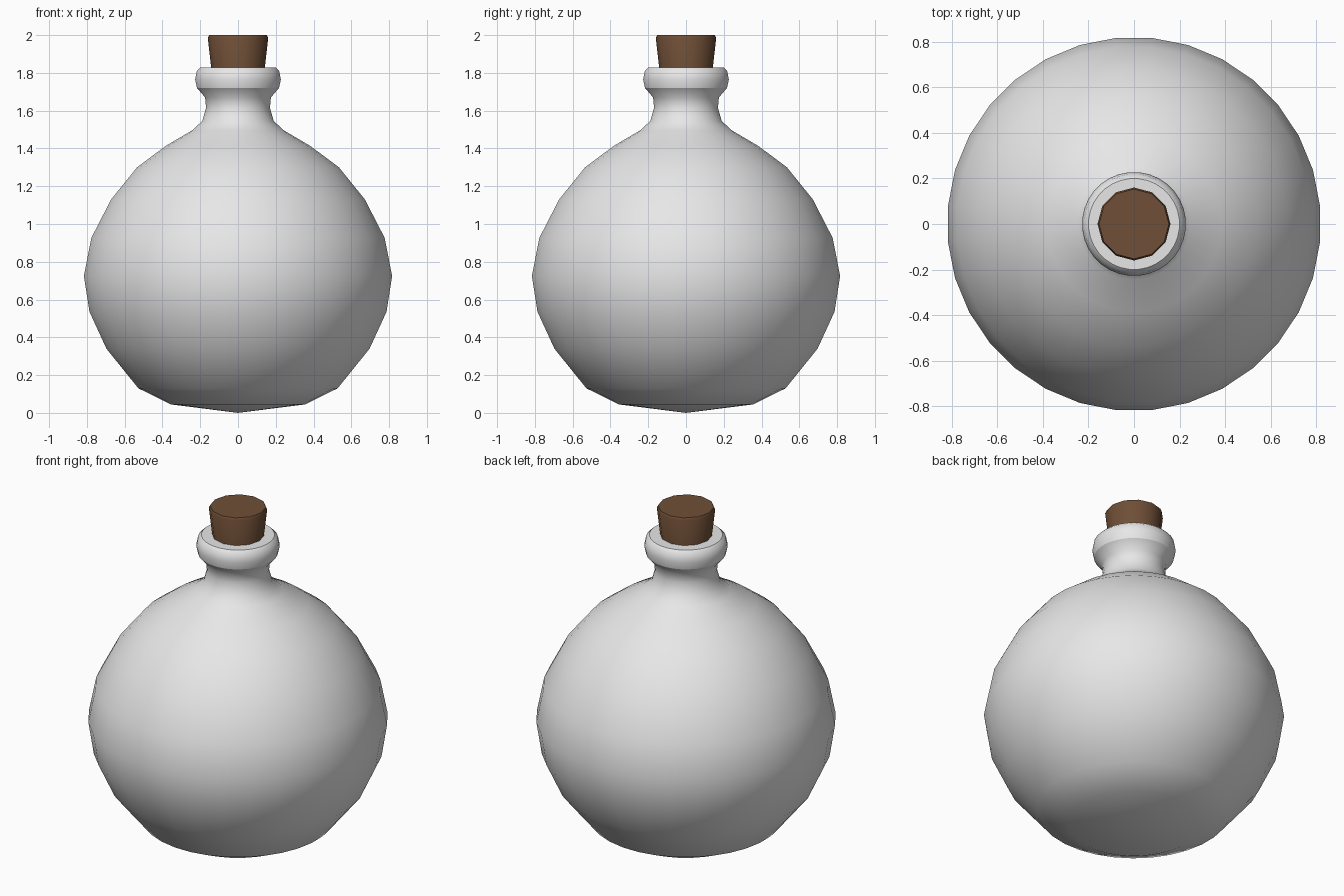
import bpy, bmesh, math

if "Cube" in bpy.data.objects:
    bpy.data.objects.remove(bpy.data.objects["Cube"])


def material(name, rgb):
    m = bpy.data.materials.new(name)
    m.diffuse_color = (*rgb, 1)
    m.use_nodes = True
    m.node_tree.nodes["Principled BSDF"].inputs["Base Color"].default_value = m.diffuse_color
    return m


def lathe(name, profile, sides, offset, mat, sharp_angle, sharp_z=()):
    """Revolve (radius, z) points about z; radius 0 makes a pole."""
    bm = bmesh.new()
    rings = []
    for r, z in profile:
        if r == 0:
            rings.append([bm.verts.new((0, 0, z))] * sides)
        else:
            rings.append([bm.verts.new((r * math.cos(a), r * math.sin(a), z))
                          for a in (math.tau * (i + offset) / sides for i in range(sides))])
    for lo, hi in zip(rings, rings[1:]):
        for i in range(sides):
            j = (i + 1) % sides
            quad = list(dict.fromkeys((lo[i], lo[j], hi[j], hi[i])))
            bm.faces.new(quad)
    bmesh.ops.recalc_face_normals(bm, faces=bm.faces[:])
    mesh = bpy.data.meshes.new(name)
    bm.to_mesh(mesh)
    bm.free()
    mesh.materials.append(mat)
    obj = bpy.data.objects.new(name, mesh)
    bpy.context.collection.objects.link(obj)
    bpy.ops.object.select_all(action='DESELECT')
    obj.select_set(True)
    bpy.context.view_layer.objects.active = obj
    bpy.ops.object.shade_smooth_by_angle(angle=math.radians(sharp_angle))
    # Crisp rings at chosen heights
    for e in mesh.edges:
        z0, z1 = (mesh.vertices[v].co.z for v in e.vertices)
        if any(abs(z0 - z) < 1e-4 and abs(z1 - z) < 1e-4 for z in sharp_z):
            e.use_edge_sharp = True
    return obj


glass = material("pale grey glass", (0.8, 0.8, 0.8))
cork_brown = material("cork brown", (0.16, 0.078, 0.038))

# Round flask with neck, flared rim and a shallow inner mouth
flask = [(0, 0), (0.357, 0.045), (0.53, 0.13), (0.70, 0.34), (0.79, 0.535),
         (0.82, 0.725), (0.78, 0.927), (0.675, 1.13), (0.537, 1.30),
         (0.385, 1.413), (0.245, 1.495), (0.19, 1.545), (0.17, 1.615),
         (0.175, 1.67), (0.218, 1.72), (0.228, 1.765), (0.219, 1.81),
         (0.20, 1.828), (0.135, 1.828), (0.125, 1.75), (0.125, 1.6), (0, 1.6)]
lathe("flask", flask, 32, 0.5, glass, 40, sharp_z=(1.72,))

# Tapered stopper with a softened top edge
cork = [(0, 1.68), (0.125, 1.68), (0.16, 1.985), (0.153, 2.0), (0, 2.0)]
lathe("cork_stopper", cork, 12, 0, cork_brown, 40)
